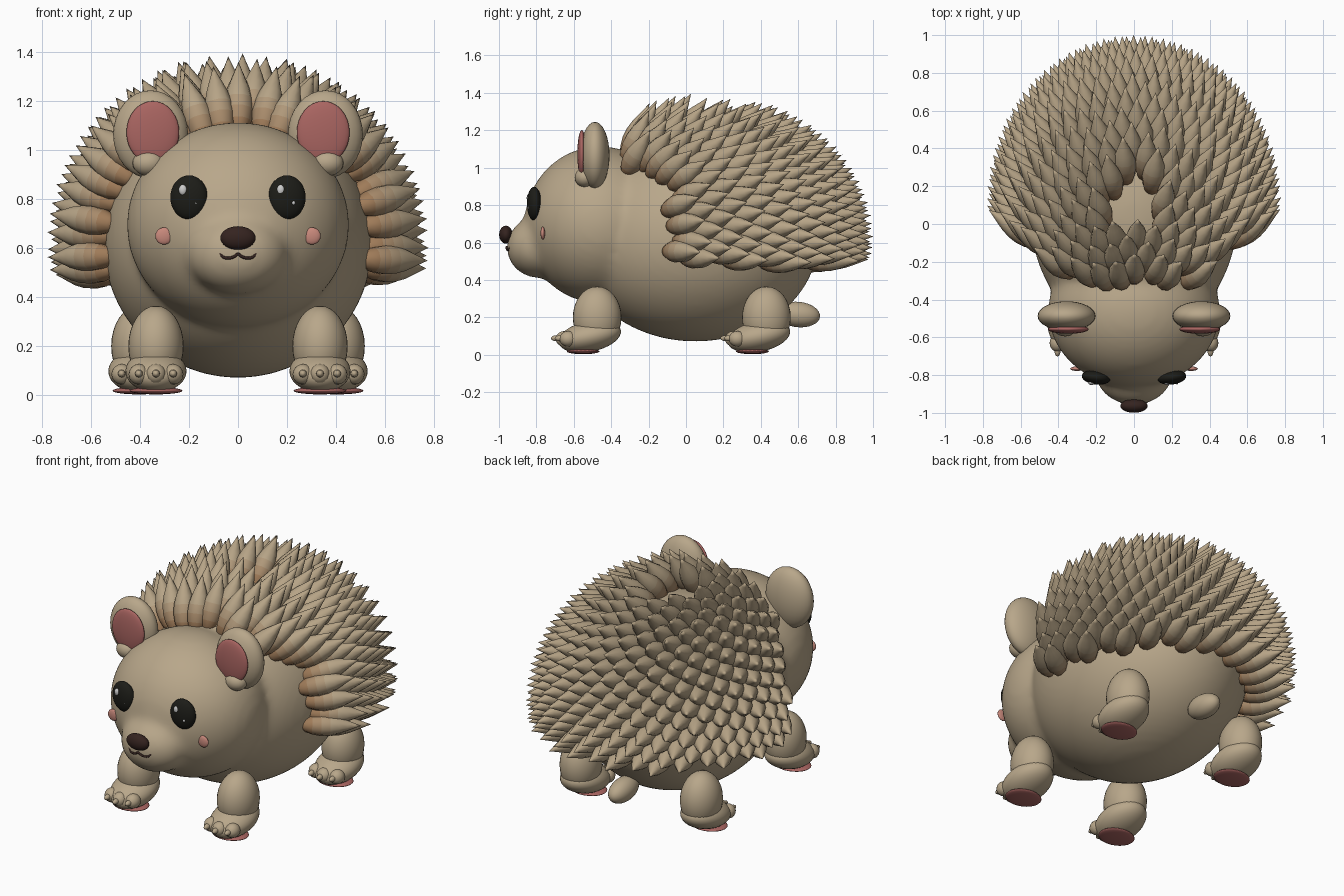
import bpy, bmesh, math
from mathutils import Vector, Matrix

if "Cube" in bpy.data.objects:
    bpy.data.objects.remove(bpy.data.objects["Cube"])


def material(name, rgb):
    m = bpy.data.materials.new(name)
    m.diffuse_color = (*rgb, 1)
    m.use_nodes = True
    m.node_tree.nodes["Principled BSDF"].inputs["Base Color"].default_value = m.diffuse_color
    return m


TAN = material("tan", (.48, .385, .255))
# Spine colours from brown root to tan tip
SPINE = [material(f"spine_{i}", [a + (b - a) * i / 3 for a, b in
                                 zip((.35, .20, .10), (.47, .37, .24))]) for i in range(4)]
PINK = material("pink", (.40, .13, .12))
BLUSH = material("blush", (.58, .25, .20))
BLACK = material("black", (.012, .012, .009))
NOSE = material("dark_brown", (.035, .017, .014))
WHITE = material("white", (.8, .8, .78))


def finish(name, bm, *mats):
    me = bpy.data.meshes.new(name)
    for f in bm.faces:
        f.smooth = True
    bm.to_mesh(me)
    bm.free()
    ob = bpy.data.objects.new(name, me)
    bpy.context.collection.objects.link(ob)
    for m in mats:
        me.materials.append(m)
    return ob


def add_ball(bm, loc, rad, rot=(0, 0, 0), seg=32):
    mat = Matrix.Translation(loc)
    for axis, a in zip("XYZ", rot):
        mat = mat @ Matrix.Rotation(a, 4, axis)
    bmesh.ops.create_uvsphere(bm, u_segments=seg, v_segments=seg // 2, radius=1,
                              matrix=mat @ Matrix.Diagonal((*rad, 1)))


def ball(name, loc, rad, mat, rot=(0, 0, 0), seg=32):
    bm = bmesh.new()
    add_ball(bm, loc, rad, rot, seg)
    return finish(name, bm, mat)


# Body, head and muzzle fused into one soft skin
C, R = Vector((0, .05, .62)), Vector((.55, .66, .55))
bm = bmesh.new()
add_ball(bm, C, R, seg=64)
add_ball(bm, (0, -.46, .695), (.455, .405, .42), seg=64)
add_ball(bm, (0, -.79, .575), (.205, .17, .165), seg=48)
body = finish("body", bm, TAN)
rm = body.modifiers.new("fuse", 'REMESH')
rm.mode = 'VOXEL'
rm.voxel_size = .022
rm.use_smooth_shade = True
sm = body.modifiers.new("soften", 'SMOOTH')
sm.factor, sm.iterations = .5, 14

# Face centre: nose and mouth
ball("nose", (0, -.963, .642), (.072, .036, .048), NOSE)
cu = bpy.data.curves.new("mouth", 'CURVE')
cu.dimensions = '3D'
cu.bevel_depth = .006
half = [(.073, -.938, .58), (.06, -.946, .564), (.035, -.954, .56), (.012, -.958, .568)]
pts = [(-x, y, z) for x, y, z in half] + [(0, -.959, .576)] + half[::-1]
sp = cu.splines.new('BEZIER')
sp.bezier_points.add(len(pts) - 1)
for p, co in zip(sp.bezier_points, pts):
    p.co = co
    p.handle_left_type = p.handle_right_type = 'AUTO'
cu.use_fill_caps = True
cu.resolution_u = 4
cu.materials.append(NOSE)
bpy.context.collection.objects.link(bpy.data.objects.new("mouth", cu))

for s, side in ((-1, "left"), (1, "right")):
    # Eyes with highlights, cheeks
    ball(f"eye_{side}", (s * .2, -.812, .808), (.077, .038, .09), BLACK, (0, 0, s * .12))
    ball(f"eye_highlight_{side}", (s * .2 - .025, -.84, .838), (.017, .012, .022), WHITE, seg=16)
    ball(f"eye_glint_{side}", (s * .2 + .027, -.843, .785), (.007, .006, .008), WHITE, seg=12)
    ball(f"cheek_{side}", (s * .302, -.766, .65), (.036, .012, .035), BLUSH, seg=20)
    # Ears
    ball(f"ear_{side}", (s * .357, -.487, 1.065), (.153, .078, .18), TAN)
    ball(f"inner_ear_{side}", (s * .348, -.557, 1.073), (.108, .024, .128), PINK)
    ball(f"ear_lobe_{side}", (s * .365, -.54, .948), (.066, .055, .053), TAN, seg=24)
    # Legs, feet, toes, claws and pads
    for end, lx, ly in (("front", .335, -.475), ("rear", .405, .43)):
        x = s * lx
        n = f"{end}_{side}"
        ball(f"leg_{n}", (x, ly, .2), (.113, .13, .165), TAN)
        ball(f"foot_{n}", (x, ly - .04, .098), (.125, .17, .082), TAN, (.2, 0, 0))
        ball(f"pad_{n}", (x, ly - .075, .018), (.108, .088, .015), PINK, seg=24)
        toes, claws = bmesh.new(), bmesh.new()
        for k in (-1, 0, 1):
            ty = ly - .175 + .02 * abs(k)
            add_ball(toes, (x + k * .07, ty, .085), (.042, .047, .042), seg=16)
            add_ball(claws, (x + k * .07, ty - .042, .088), (.016, .03, .016), seg=12)
        finish(f"toes_{n}", toes, TAN)
        finish(f"claws_{n}", claws, TAN)

# Tail
ball("tail", (0, .6, .215), (.065, .117, .068), TAN, (-.1, 0, 0))

# Spines: plump leaf-shaped spikes in a spiral over the back, swept rearward
PROFILE = [(-.04, .02), (-.022, .037), (.02, .053), (.07, .061), (.12, .058),
           (.17, .046), (.215, .029), (.255, .013)]
SIDES, TIP, COUNT = 10, .29, 430
bm = bmesh.new()


def add_spine(base, d):
    m = Matrix.Translation(base) @ d.to_track_quat('Z', 'Y').to_matrix().to_4x4()
    rings = [[bm.verts.new(m @ Vector((r * math.cos(a), r * math.sin(a), t)))
              for a in (2 * math.pi * i / SIDES for i in range(SIDES))] for t, r in PROFILE]
    butt, tip = bm.verts.new(m @ Vector((0, 0, -.046))), bm.verts.new(m @ Vector((0, 0, TIP)))
    for i in range(SIDES):
        j = (i + 1) % SIDES
        bm.faces.new((rings[0][j], rings[0][i], butt))
        bm.faces.new((rings[-1][i], rings[-1][j], tip)).material_index = 3
        for k in range(len(rings) - 1):
            f = bm.faces.new((rings[k][i], rings[k][j], rings[k + 1][j], rings[k + 1][i]))
            f.material_index = min(max(k - 1, 0), 3)


for i in range(COUNT):
    h = .968 - (.968 + .23) * i / (COUNT - 1)
    a = i * math.pi * (3 - math.sqrt(5))
    w = math.sqrt(1 - h * h)
    u = Vector((w * math.cos(a), w * math.sin(a), h))
    p = C + u * R
    blend = min(max((p.z - .88) / .1, 0), 1)
    if p.y < -.11 - .205 * blend:
        continue
    n = Vector((u.x / R.x, u.y / R.y, max(u.z / R.z, -.03))).normalized()
    add_spine(p + n * .002, (n + Vector((0, .85, 0))).normalized())
finish("spines", bm, *SPINE)
